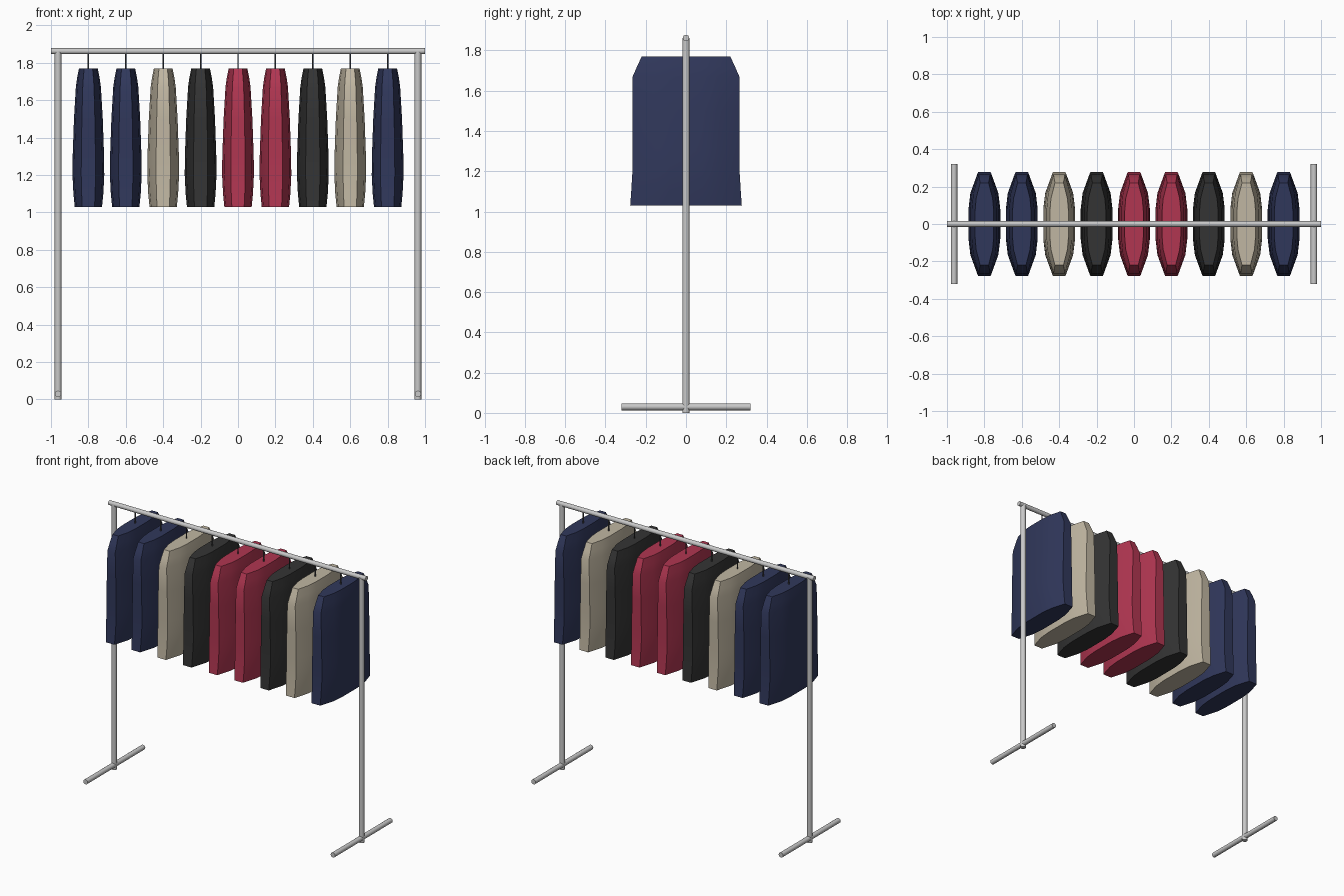
import bpy, bmesh, math
from mathutils import Vector

cube = bpy.data.objects.get("Cube")
if cube:
    bpy.data.objects.remove(cube, do_unlink=True)


def material(name, rgb):
    m = bpy.data.materials.new(name)
    m.use_nodes = True
    m.diffuse_color = (*rgb, 1)
    bsdf = m.node_tree.nodes["Principled BSDF"]
    bsdf.inputs["Base Color"].default_value = (*rgb, 1)
    bsdf.inputs["Roughness"].default_value = 0.7
    return m


steel = material("light steel", (0.58, 0.58, 0.58))
wire = material("dark wire", (0.07, 0.07, 0.075))
navy = material("navy cloth", (0.03, 0.039, 0.105))
beige = material("beige cloth", (0.53, 0.47, 0.36))
black = material("charcoal cloth", (0.034, 0.034, 0.034))
red = material("crimson cloth", (0.44, 0.037, 0.083))


def rod(name, start, end, radius, mat, sides=16):
    """Capped cylinder between two points."""
    a, b = Vector(start), Vector(end)
    bpy.ops.mesh.primitive_cylinder_add(
        vertices=sides, radius=radius, depth=(b - a).length, location=(a + b) / 2,
        rotation=(b - a).to_track_quat('Z', 'Y').to_euler())
    ob = bpy.context.object
    ob.name = name
    ob.data.materials.append(mat)
    bpy.ops.object.shade_smooth_by_angle(angle=math.radians(40))
    return ob


# Cross-section quarter: fractions of half thickness (x) and half width (y)
QUARTER = [(1, 0.3), (0.88, 0.62), (0.45, 1)]
SECTION = (QUARTER + [(-x, y) for x, y in reversed(QUARTER)]
           + [(-x, -y) for x, y in QUARTER] + [(x, -y) for x, y in reversed(QUARTER)])

# Height, half thickness, half width from hem to shoulder
RINGS = [(1.03, 0.073, 0.277), (1.10, 0.08, 0.272), (1.20, 0.085, 0.266),
         (1.30, 0.084, 0.265), (1.50, 0.077, 0.265), (1.67, 0.067, 0.265),
         (1.72, 0.06, 0.243), (1.77, 0.05, 0.22)]


def garment(name, x, mat):
    """Lofted garment hanging across the rail."""
    bm = bmesh.new()
    loops = [[bm.verts.new((x + u * t, v * w, z)) for u, v in SECTION]
             for z, t, w in RINGS]
    n = len(SECTION)
    for low, high in zip(loops, loops[1:]):
        for i in range(n):
            j = (i + 1) % n
            bm.faces.new((low[i], low[j], high[j], high[i]))
    bm.faces.new(loops[0][::-1])
    bm.faces.new(loops[-1])
    bmesh.ops.recalc_face_normals(bm, faces=bm.faces)
    mesh = bpy.data.meshes.new(name)
    bm.to_mesh(mesh)
    bm.free()
    mesh.materials.append(mat)
    ob = bpy.data.objects.new(name, mesh)
    bpy.context.collection.objects.link(ob)
    bpy.context.view_layer.objects.active = ob
    bpy.ops.object.select_all(action='DESELECT')
    ob.select_set(True)
    bpy.ops.object.shade_smooth_by_angle(angle=math.radians(60))


# Frame: rail, posts and feet
rod("top_rail", (-1, 0, 1.862), (1, 0, 1.862), 0.016, steel)
for side, x in (("right", -0.962), ("left", 0.962)):
    rod(side + "_post", (x, 0, 0), (x, 0, 1.862), 0.018, steel)
    rod(side + "_foot", (x, -0.32, 0.03), (x, 0.32, 0.03), 0.017, steel)

# Garments with their hanger stems
row = [navy, navy, beige, black, red, red, black, beige, navy]
for i, mat in enumerate(row):
    x = (i - 4) * 0.2
    garment(f"garment_{i + 1}", x, mat)
    rod(f"hanger_stem_{i + 1}", (x, 0, 1.74), (x, 0, 1.85), 0.004, wire, 8)
